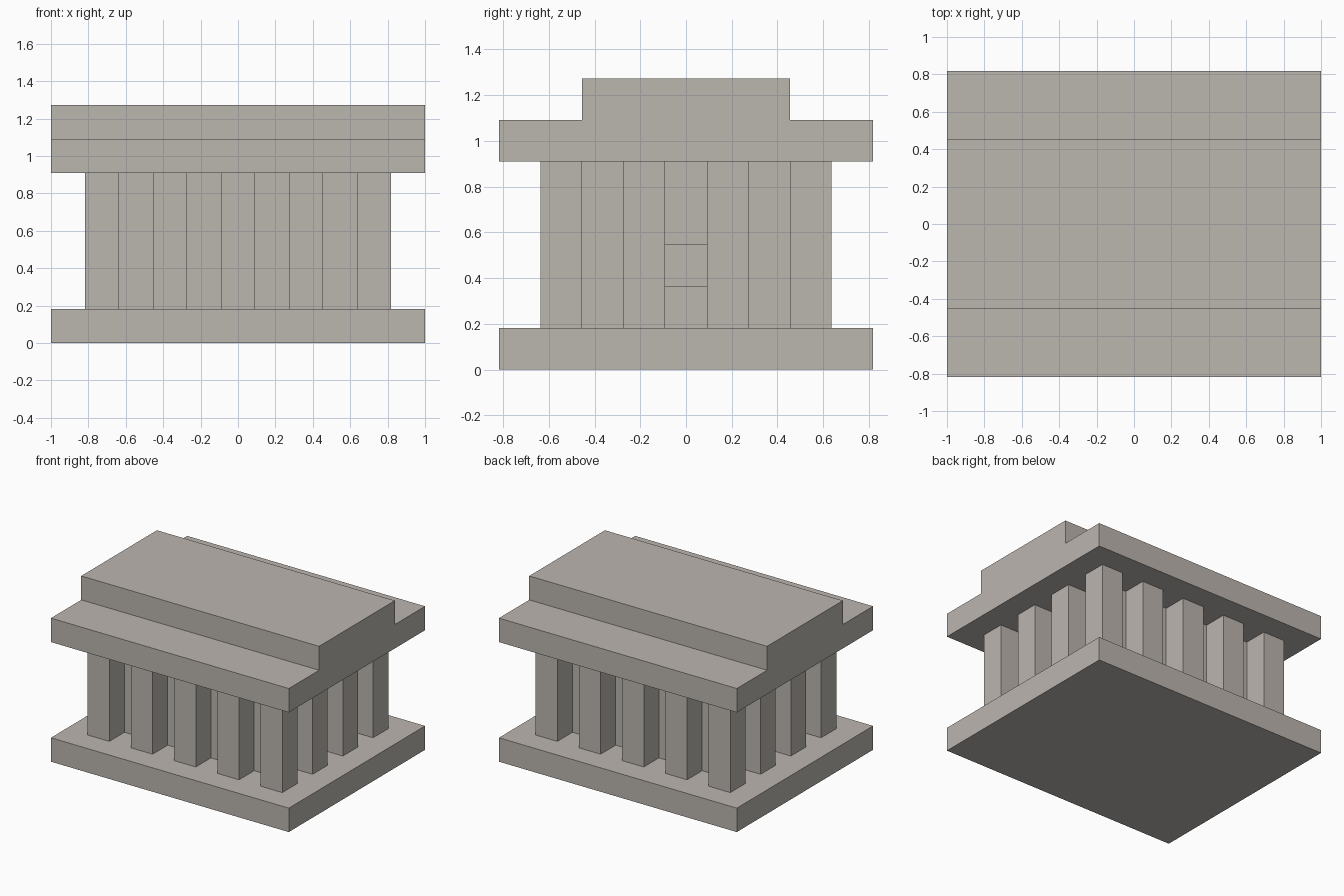
import bpy

cube = bpy.data.objects.get("Cube")
if cube:
    bpy.data.objects.remove(cube, do_unlink=True)

U = 2 / 11  # block size: the building is 11 x 9 x 7 blocks

stone = bpy.data.materials.new("warm grey stone")
stone.use_nodes = True
colour = (0.50, 0.465, 0.43, 1)
stone.diffuse_color = colour
stone.node_tree.nodes["Principled BSDF"].inputs["Base Color"].default_value = colour


def block(name, x, y, z0, z1, width, depth):
    """Box centred on x, y from height z0 to z1, measured in blocks."""
    bpy.ops.mesh.primitive_cube_add(size=1, location=(x * U, y * U, (z0 + z1) / 2 * U))
    ob = bpy.context.object
    ob.name = name
    ob.scale = (width * U, depth * U, (z1 - z0) * U)
    bpy.ops.object.transform_apply(location=False, rotation=False, scale=True)
    ob.data.materials.append(stone)
    return ob


# Base and stepped roof
block("base_slab", 0, 0, 0, 1, 11, 9)
block("lower_roof", 0, 0, 5, 6, 11, 9)
block("upper_roof", 0, 0, 6, 7, 11, 5)

# Inner chamber with a small square recess in each end wall
chamber = block("inner_chamber", 0, 0, 1, 5, 7, 5)
for side, label in ((1, "left"), (-1, "right")):
    cutter = block(label + "_window_cutter", side * 3.5, 0, 2, 3, 2, 1)
    cutter.hide_render = True
    cutter.hide_viewport = True
    cut = chamber.modifiers.new(label + "_window", 'BOOLEAN')
    cut.operation = 'DIFFERENCE'
    cut.solver = 'EXACT'
    cut.object = cutter

# Square columns around the chamber
for x in range(-4, 5, 2):
    for y in range(-3, 4, 2):
        if abs(x) == 4 or abs(y) == 3:
            block("column", x, y, 1, 5, 1, 1)
